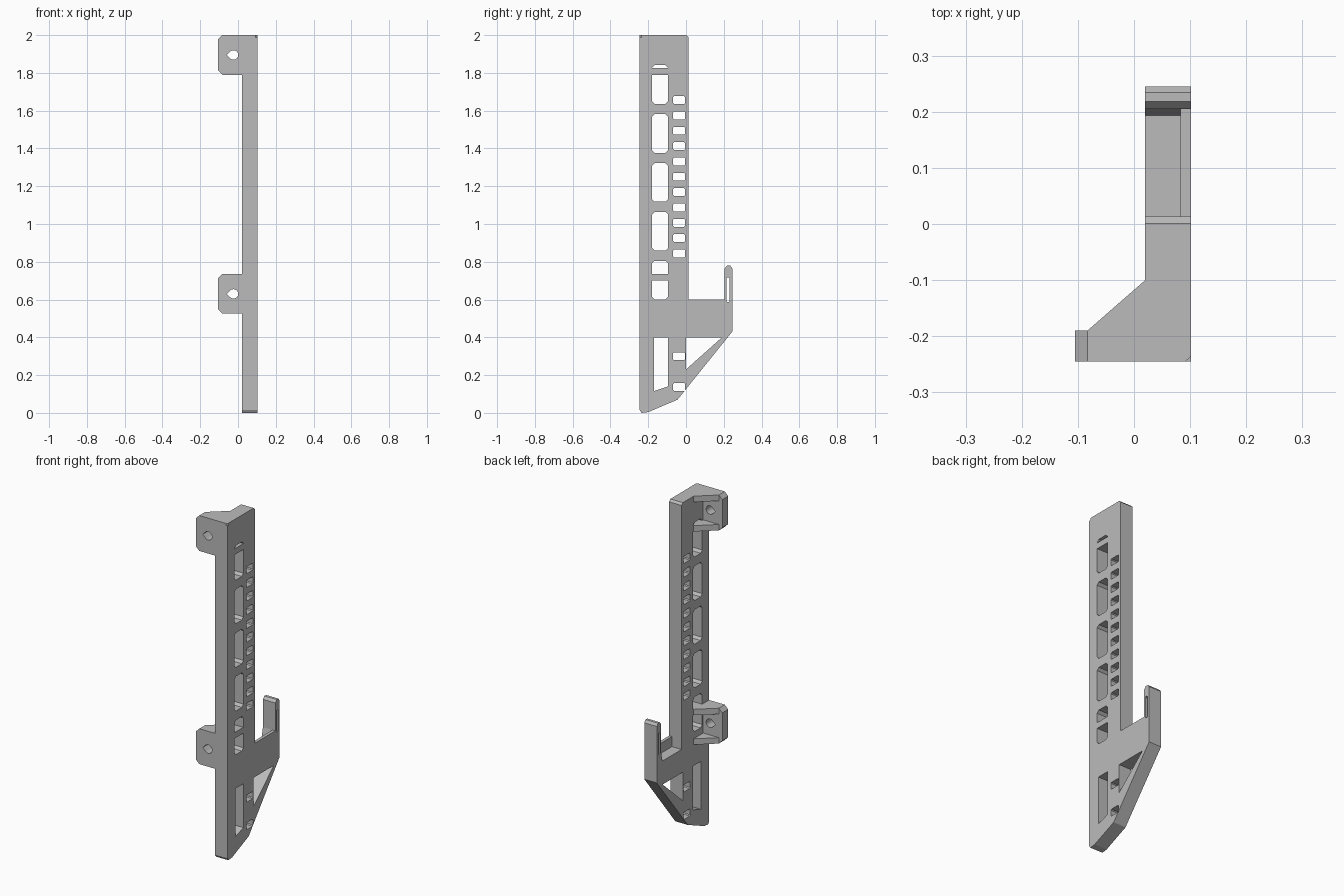
import bpy
import bmesh
import math
from mathutils import Vector

cube = bpy.data.objects.get("Cube")
if cube:
    bpy.data.objects.remove(cube, do_unlink=True)

grey = bpy.data.materials.new("plain grey")
grey.use_nodes = True
grey.diffuse_color = (0.5, 0.5, 0.5, 1)
grey.node_tree.nodes["Principled BSDF"].inputs["Base Color"].default_value = grey.diffuse_color

# Maps a profile point and a depth to a 3D point, by extrusion axis
AXES = {
    "x": lambda a, b, d: Vector((d, a, b)),
    "y": lambda a, b, d: Vector((a, d, b)),
    "z": lambda a, b, d: Vector((a, b, d)),
}


def add_prism(bm, points, start, end, axis):
    place = AXES[axis]
    face = bm.faces.new([bm.verts.new(place(a, b, start)) for a, b in points])
    result = bmesh.ops.extrude_face_region(bm, geom=[face])
    verts = [v for v in result["geom"] if isinstance(v, bmesh.types.BMVert)]
    bmesh.ops.translate(bm, verts=verts, vec=place(0, 0, end - start))


def make_object(name, prisms):
    bm = bmesh.new()
    for prism in prisms:
        add_prism(bm, *prism)
    bmesh.ops.recalc_face_normals(bm, faces=bm.faces)
    mesh = bpy.data.meshes.new(name)
    bm.to_mesh(mesh)
    bm.free()
    mesh.materials.append(grey)
    obj = bpy.data.objects.new(name, mesh)
    bpy.context.collection.objects.link(obj)
    return obj


def cut(obj, prisms):
    cutter = make_object(obj.name + "_cutter", prisms)
    cutter.hide_render = True
    mod = obj.modifiers.new("openings", "BOOLEAN")
    mod.operation = "DIFFERENCE"
    mod.solver = "EXACT"
    mod.object = cutter
    graph = bpy.context.evaluated_depsgraph_get()
    mesh = bpy.data.meshes.new_from_object(obj.evaluated_get(graph))
    obj.modifiers.clear()
    obj.data = mesh
    bpy.data.objects.remove(cutter, do_unlink=True)


def chamfered(a0, a1, b0, b1, c):
    return [(a0 + c, b0), (a1 - c, b0), (a1, b0 + c), (a1, b1 - c),
            (a1 - c, b1), (a0 + c, b1), (a0, b1 - c), (a0, b0 + c)]


INNER, OUTER = 0.02, 0.102
FRONT, BACK = -0.245, 0.013

# Main plate with the arm and its upright hook
outline = [
    (FRONT, 0.015), (-0.235, 0), (-0.2, 0.004), (-0.045, 0.07),
    (0.245, 0.43), (0.245, 0.765), (0.234, 0.78), (0.218, 0.78),
    (0.205, 0.765), (0.205, 0.6), (0.193, 0.54), (BACK, 0.54),
    (BACK, 1.988), (0.001, 2), (FRONT, 2),
]
plate = make_object("slotted_plate", [(outline, INNER, OUTER, "x")])

openings = []
# Tall slots and the row of small square holes
for i in range(5):
    low = 0.6 + 0.259 * i
    openings.append(chamfered(-0.18, -0.095, low, low + 0.205, 0.014))
for z in [0.844 + 0.0812 * i for i in range(11)] + [0.3, 0.137]:
    openings.append(chamfered(-0.068, -0.005, z - 0.021, z + 0.021, 0.005))
# Lower window, brace triangle and hook slit
openings.append([(-0.17, 0.115), (-0.095, 0.14), (-0.095, 0.4), (-0.17, 0.4)])
openings.append([(0, 0.23), (0.185, 0.395), (0.185, 0.4), (0, 0.4)])
openings.append(chamfered(0.214, 0.23, 0.587, 0.717, 0.004))
cutters = [(p, INNER - 0.1, OUTER + 0.1, "x") for p in openings]
# Nicked top corner
nick = [(0.08, FRONT - 0.01), (0.12, FRONT - 0.01), (0.12, -0.22)]
cutters.append((nick, 1.988, 2.02, "z"))
cut(plate, cutters)

# Lip along the outer side of the arm
lip = [(BACK - 0.005, 0.53), (0.21, 0.53), (0.21, 0.6), (BACK - 0.005, 0.6)]
make_object("arm_lip", [(lip, 0.083, OUTER, "x")])

# Two mounting brackets: flange with a teardrop hole, and two gussets
TAB, FLANGE_BACK, RIB = -0.105, -0.19, 0.035
JOIN = INNER + 0.002
for name, low in (("lower", 0.525), ("upper", 1.79)):
    high = low + 0.21
    flange = [(TAB + 0.022, low), (JOIN, low), (JOIN, high),
              (TAB + 0.022, high), (TAB, high - 0.022), (TAB, low + 0.022)]
    bracket = make_object(name + "_bracket_flange",
                          [(flange, FRONT, FLANGE_BACK, "y")])
    mid, radius = low + 0.105, 0.025
    arc = [math.radians(-135 + 270 * i / 18) for i in range(19)]
    drop = [(-0.024 + radius * math.cos(t), mid + radius * math.sin(t)) for t in arc]
    drop.append((-0.024 - radius * math.sqrt(2), mid))
    cut(bracket, [(drop, FRONT - 0.1, FLANGE_BACK + 0.1, "y")])

    wedge = [(-0.083, FLANGE_BACK - 0.01), (-0.083, FLANGE_BACK),
             (INNER, -0.1), (JOIN, -0.1), (JOIN, FLANGE_BACK - 0.01)]
    make_object(name + "_bracket_gussets",
                [(wedge, low, low + RIB, "z"), (wedge, high - RIB, high, "z")])

# Bars where the gussets carry on across the tall slots
for name, low in (("lower", 0.7), ("upper", 1.79)):
    bar = [(-0.185, low), (-0.09, low), (-0.09, low + RIB), (-0.185, low + RIB)]
    make_object(name + "_slot_bar", [(bar, INNER + 0.0005, OUTER - 0.0005, "x")])
